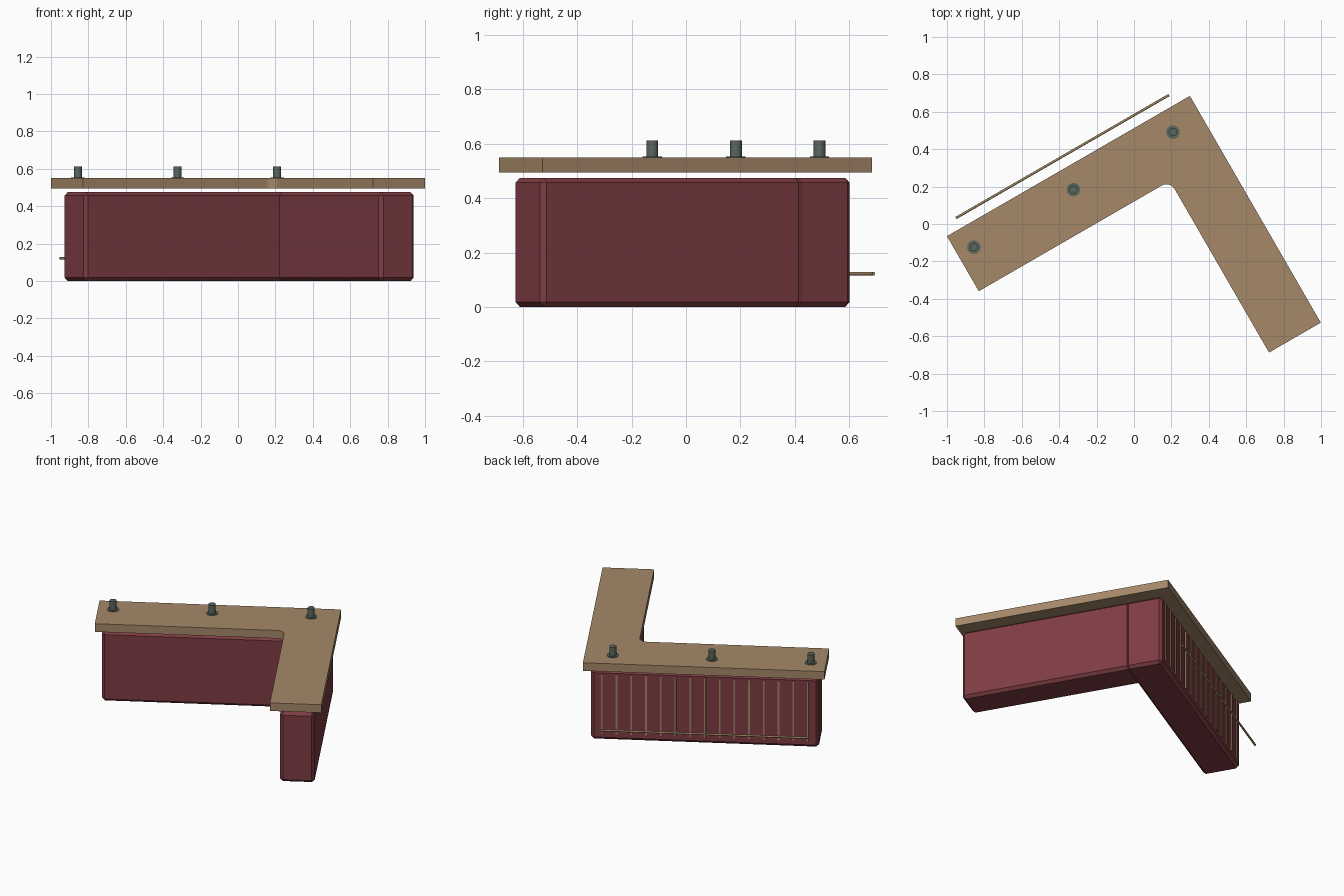
import bpy, bmesh, math
from mathutils import Matrix, Vector

if "Cube" in bpy.data.objects:
    bpy.data.objects.remove(bpy.data.objects["Cube"])

# Local frame: origin at the outer corner, arms run along -s and -t, turned 30 degrees
FRAME = Matrix.Translation((0.299, 0.685, 0)) @ Matrix.Rotation(math.radians(30), 4, 'Z')


def material(name, rgb):
    m = bpy.data.materials.new(name)
    lin = [(c / 255 / 12.92) if c < 11 else ((c / 255 + 0.055) / 1.055) ** 2.4 for c in rgb]
    m.diffuse_color = (*lin, 1)
    m.use_nodes = True
    m.node_tree.nodes["Principled BSDF"].inputs["Base Color"].default_value = m.diffuse_color
    return m


WOOD = material("tan_wood", (165, 136, 104))
RED = material("dark_red_panel", (126, 60, 66))
BRASS = material("dull_brass", (160, 134, 98))
GREY = material("green_grey_metal", (90, 103, 94))


def finish(bm, name, mat):
    bmesh.ops.recalc_face_normals(bm, faces=bm.faces)
    me = bpy.data.meshes.new(name)
    bm.to_mesh(me)
    bm.free()
    ob = bpy.data.objects.new(name, me)
    ob.matrix_world = FRAME
    me.materials.append(mat)
    bpy.context.collection.objects.link(ob)
    return ob


def box(name, lo, hi, mat, bevel=0.0):
    lo, hi = Vector(lo), Vector(hi)
    bm = bmesh.new()
    bmesh.ops.create_cube(bm, size=1)
    for v in bm.verts:
        v.co = Vector([(lo[i] + hi[i]) / 2 + v.co[i] * (hi[i] - lo[i]) for i in range(3)])
    if bevel:
        bmesh.ops.bevel(bm, geom=bm.edges[:], offset=bevel, segments=1, affect='EDGES')
    return finish(bm, name, mat)


def smooth(ob):
    bpy.ops.object.select_all(action='DESELECT')
    ob.select_set(True)
    bpy.context.view_layer.objects.active = ob
    bpy.ops.object.shade_smooth_by_angle(angle=math.radians(40))


# Counter top: L-shaped slab with a rounded inner corner
R = 0.05
W_LONG, W_SHORT = 0.34, 0.32
cx, cy = -W_SHORT - R, -W_LONG - R
fillet = [(cx + R * math.cos(a), cy + R * math.sin(a))
          for a in [math.radians(d) for d in range(0, 91, 15)]]
outline = [(0, 0), (-1.5, 0), (-1.5, -W_LONG)] + fillet[::-1] + [(-W_SHORT, -1.4), (0, -1.4)]
bm = bmesh.new()
face = bm.faces.new([bm.verts.new((x, y, 0.495)) for x, y in outline])
top = bmesh.ops.extrude_face_region(bm, geom=[face])
bmesh.ops.translate(bm, vec=(0, 0, 0.055),
                    verts=[g for g in top["geom"] if isinstance(g, bmesh.types.BMVert)])
finish(bm, "counter_top", WOOD)

# Cabinet: two bevelled boxes butted together
B = 0.018
box("long_cabinet", (-1.46, -0.295, 0), (-0.045, -0.06, 0.475), RED, B)
box("short_cabinet", (-0.26, -1.375, 0), (-0.045, -0.27, 0.475), RED, B)

# Thin vertical slats on the outer face of the long cabinet
for i in range(15):
    s = -0.113 - i * 0.0914
    box(f"slat_{i + 1}", (s - 0.005, -0.065, 0.045), (s + 0.005, -0.053, 0.45), BRASS)

# Foot rail
bm = bmesh.new()
bmesh.ops.create_cone(bm, cap_ends=True, segments=12, radius1=0.0065, radius2=0.0065, depth=1.315,
                      matrix=Matrix.Translation((-0.752, 0.06, 0.122)) @ Matrix.Rotation(math.pi / 2, 4, 'Y'))
smooth(finish(bm, "foot_rail", BRASS))

# Three stubby posts with thin round bases
for i, s in enumerate((-1.405, -0.79, -0.175)):
    bm = bmesh.new()
    for r, z0, z1 in ((0.036, 0.549, 0.554), (0.022, 0.554, 0.613)):
        bmesh.ops.create_cone(bm, cap_ends=True, segments=16, radius1=r, radius2=r, depth=z1 - z0,
                              matrix=Matrix.Translation((s, -0.123, (z0 + z1) / 2)))
    smooth(finish(bm, f"counter_post_{i + 1}", GREY))
